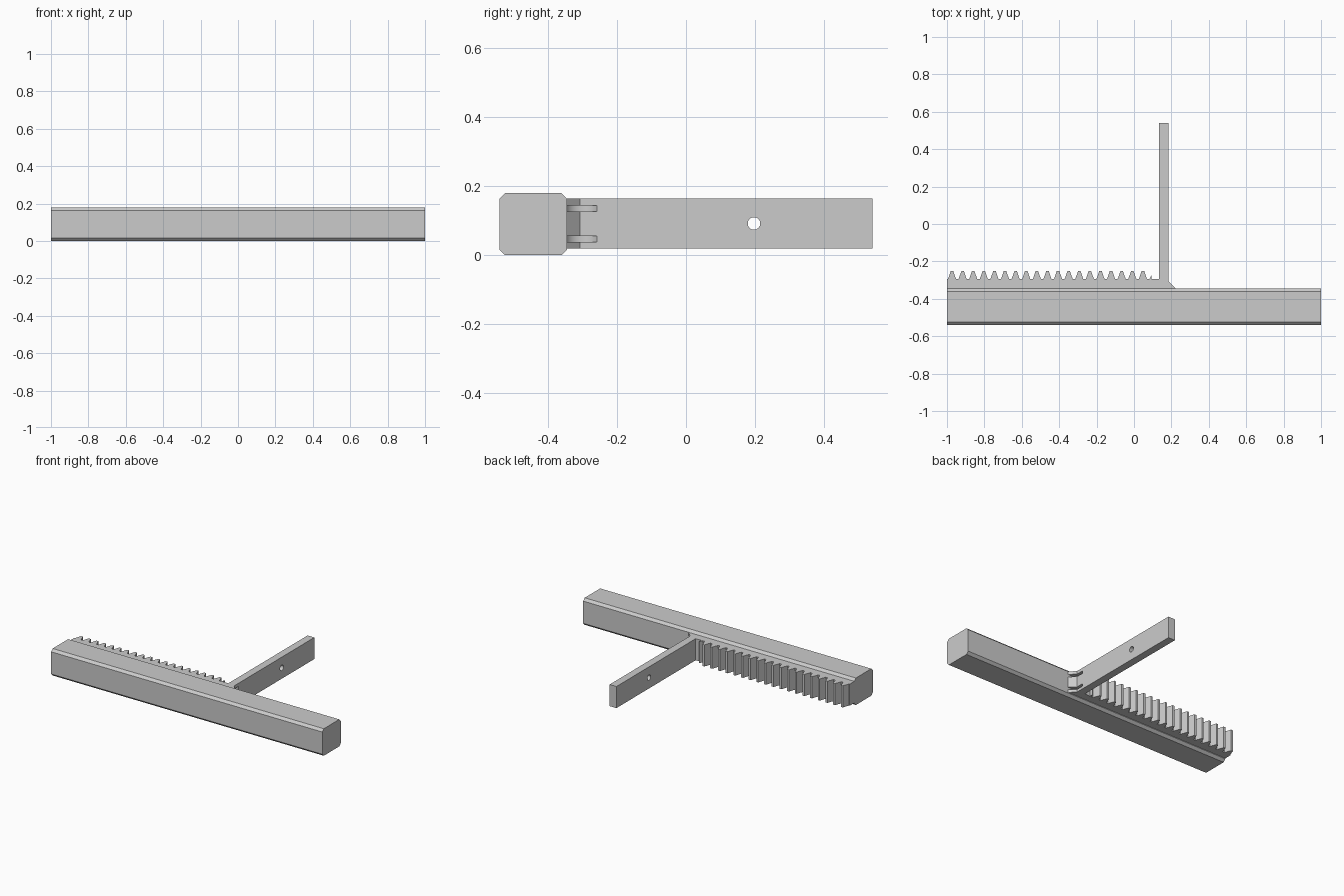
import bpy, bmesh, math
from mathutils import Matrix

if "Cube" in bpy.data.objects:
    bpy.data.objects.remove(bpy.data.objects["Cube"], do_unlink=True)

grey = bpy.data.materials.new("light grey")
grey.use_nodes = True
colour = (0.6, 0.6, 0.6, 1)
grey.diffuse_color = colour
grey.node_tree.nodes["Principled BSDF"].inputs["Base Color"].default_value = colour


def add_object(name, bm):
    bmesh.ops.recalc_face_normals(bm, faces=bm.faces[:])
    mesh = bpy.data.meshes.new(name)
    bm.to_mesh(mesh)
    bm.free()
    mesh.materials.append(grey)
    obj = bpy.data.objects.new(name, mesh)
    bpy.context.collection.objects.link(obj)
    return obj


def prism(name, points, offset):
    """Extrude a closed outline of 3D points along an offset."""
    bm = bmesh.new()
    face = bm.faces.new([bm.verts.new(p) for p in points])
    result = bmesh.ops.extrude_face_region(bm, geom=[face], use_keep_orig=True)
    verts = [g for g in result["geom"] if isinstance(g, bmesh.types.BMVert)]
    bmesh.ops.translate(bm, verts=verts, vec=offset)
    return add_object(name, bm)


def cylinder(name, centre, radius, depth, sides, axis="Z"):
    bm = bmesh.new()
    matrix = Matrix.Translation(centre)
    if axis == "X":
        matrix = matrix @ Matrix.Rotation(math.pi / 2, 4, "Y")
    bmesh.ops.create_cone(bm, cap_ends=True, segments=sides, radius1=radius,
                          radius2=radius, depth=depth, matrix=matrix)
    return add_object(name, bm)


def cut(target, cutter):
    cutter.hide_render = True
    mod = target.modifiers.new("cut", "BOOLEAN")
    mod.operation = "DIFFERENCE"
    mod.solver = "EXACT"
    mod.object = cutter
    bpy.ops.object.select_all(action="DESELECT")
    bpy.context.view_layer.objects.active = target
    target.select_set(True)
    bpy.ops.object.modifier_apply(modifier=mod.name)
    bpy.data.objects.remove(cutter, do_unlink=True)


# Long bar with chamfered edges
front, back, top, c = -0.54, -0.345, 0.18, 0.016
section = [(front + c, 0), (back - c, 0), (back, c), (back, top - c),
           (back - c, top), (front + c, top), (front, top - c), (front, c)]
prism("bar", [(-1, y, z) for y, z in section], (2, 0, 0))

# Toothed rack, corner gusset and arm share one outline
root, inside = -0.295, -0.36
low, high = 0.02, 0.164
outline = [(-1, inside), (-1, root)]
tooth = [(-0.022, 0), (-0.014, 0.022), (-0.007, 0.043),
         (0.007, 0.043), (0.014, 0.022), (0.022, 0)]
for i in range(19):
    x = -0.973 + i * 0.0567
    outline += [(x + dx, root + dy) for dx, dy in tooth]
outline += [(0.083, root), (0.094, -0.271), (0.094, root)]
outline += [(0.135, root), (0.135, 0.54), (0.185, 0.54),
            (0.185, -0.307), (0.223, back), (0.223, inside)]
arm = prism("rack_and_arm", [(x, y, low) for x, y in outline], (0, 0, high - low))

# Round hole through the arm, two curved slots in the gusset corner
cut(arm, cylinder("hole_cutter", (0.16, 0.197, 0.092), 0.018, 0.2, 32, "X"))
for z in (0.047, 0.135):
    cut(arm, cylinder("slot_cutter", (0.215, -0.3, z), 0.052, 0.017, 24))

bpy.context.view_layer.objects.active = arm
arm.select_set(True)
bpy.ops.object.shade_smooth_by_angle(angle=math.radians(18))
